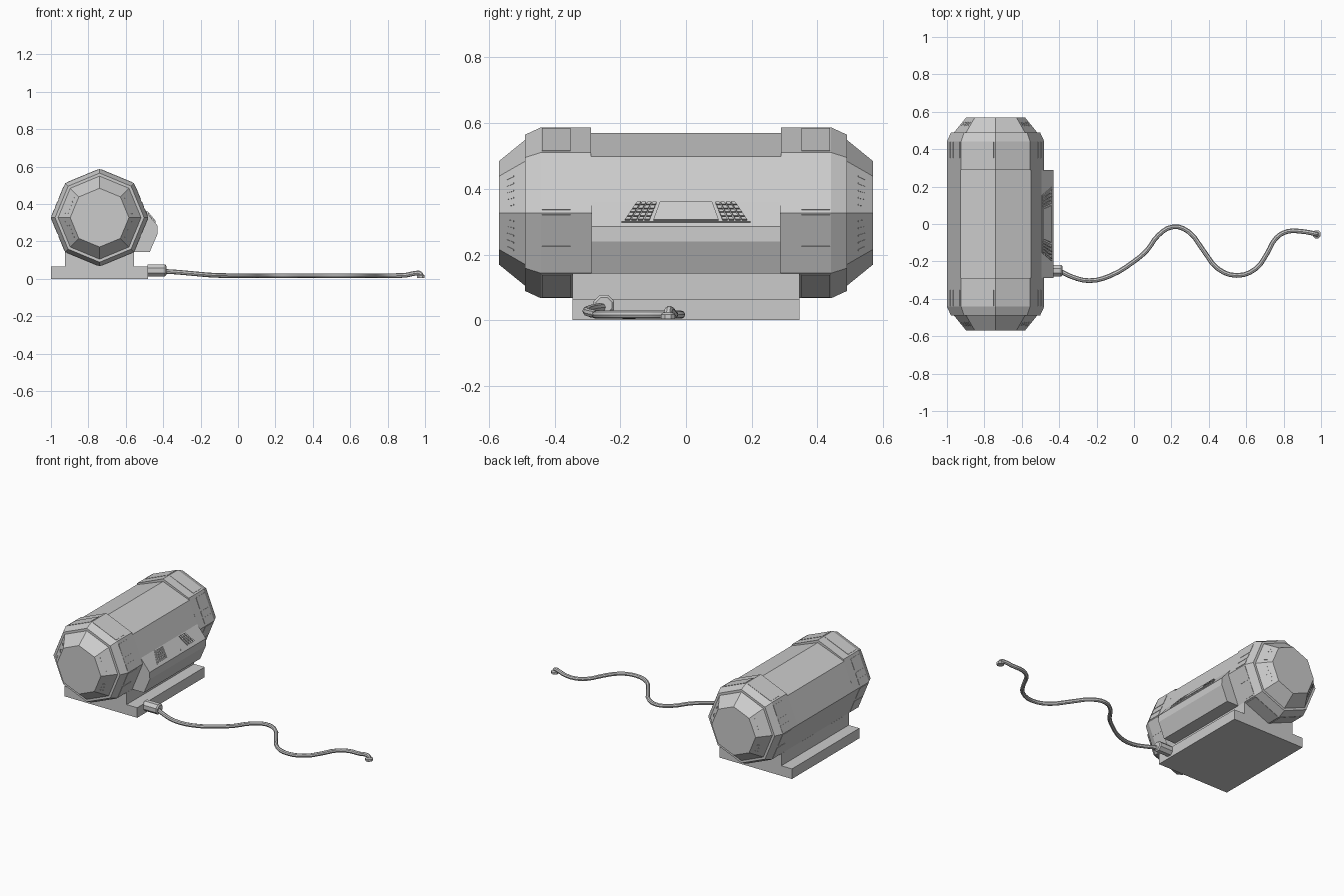
import bpy, bmesh, math
from mathutils import Vector

if "Cube" in bpy.data.objects:
    bpy.data.objects.remove(bpy.data.objects["Cube"])

CX, CZ = -0.74, 0.327          # barrel axis
R = 0.26                       # barrel radius (corner up octagon)


def finish(name, bm):
    bmesh.ops.remove_doubles(bm, verts=bm.verts, dist=1e-5)
    bmesh.ops.recalc_face_normals(bm, faces=bm.faces)
    me = bpy.data.meshes.new(name)
    bm.to_mesh(me)
    bm.free()
    ob = bpy.data.objects.new(name, me)
    bpy.context.collection.objects.link(ob)
    return ob


def loft(name, rings):
    bm = bmesh.new()
    loops = [[bm.verts.new(p) for p in ring] for ring in rings]
    n = len(loops[0])
    for a, b in zip(loops, loops[1:]):
        for i in range(n):
            j = (i + 1) % n
            bm.faces.new((a[i], a[j], b[j], b[i]))
    bm.faces.new(loops[0])
    bm.faces.new(loops[-1])
    return finish(name, bm)


def extrude_y(name, profile, y0, y1):
    return loft(name, [[(x, y, z) for x, z in profile] for y in (y0, y1)])


def corner(r, k, y):
    a = math.radians(45 * k)
    return Vector((CX + r * math.cos(a), y, CZ + r * math.sin(a)))


def octagon(r, y):
    return [corner(r, k, y) for k in range(8)]


def plate(bm, quad, thick, out):
    # thin raised plate on a flat quad, facing the direction "out"
    n = (quad[1] - quad[0]).cross(quad[3] - quad[0]).normalized()
    if n.dot(out) < 0:
        n = -n
    lo = [bm.verts.new(p - n * 0.003) for p in quad]
    hi = [bm.verts.new(p + n * thick) for p in quad]
    bm.faces.new(lo)
    bm.faces.new(hi)
    for i in range(4):
        j = (i + 1) % 4
        bm.faces.new((lo[i], lo[j], hi[j], hi[i]))


def facet_plate(bm, k, t0, t1, ra, ya, rb, yb, thick):
    # plate on barrel facet k between two (radius, y) stations
    a = [corner(ra, k, ya).lerp(corner(ra, k + 1, ya), t) for t in (t0, t1)]
    b = [corner(rb, k, yb).lerp(corner(rb, k + 1, yb), t) for t in (t0, t1)]
    out = sum(a + b, Vector()) / 4 - Vector((CX, 0, CZ))
    plate(bm, [a[0], a[1], b[1], b[0]], thick, out)


# barrel: capped ends, thick collars, top two facets sunk in the middle
def sunk(y):
    ring = octagon(R, y)
    ring[2] = corner(0.243, 2, y)
    for k, s in ((1, 1), (3, -1)):
        ring[k] = Vector((CX + s * 0.1885, y, CZ + 0.172))
    return ring


ends = [(0.157, 0.57), (0.222, 0.49), (0.238, 0.49), (R, 0.442), (R, 0.29)]
loft("barrel", [octagon(r, -y) for r, y in ends] + [sunk(-0.29), sunk(0.29)]
     + [octagon(r, y) for r, y in reversed(ends)])

# collar plates and end cap vent slits
plates, slits = bmesh.new(), bmesh.new()
layout = {0: [(0.05, 0.25), (0.30, 0.46), (0.54, 0.90)], 1: [(0.06, 0.95)],
          7: [(0.05, 0.45), (0.54, 0.97)], 6: [(0.06, 0.95)]}
mirror = {0: 3, 1: 2, 7: 4, 6: 5}
for s in (-1, 1):
    for k, spans in layout.items():
        for t0, t1 in spans:
            for kk, a, b in ((k, t0, t1), (mirror[k], 1 - t1, 1 - t0)):
                facet_plate(plates, kk, a, b, R, s * 0.352, R, s * 0.439, 0.002)
    for k in (0, 3, 7, 4):
        for i in range(5):
            t = 0.16 + 0.16 * i
            facet_plate(slits, k, t, t + 0.03, 0.194, s * 0.524,
                        0.177, s * 0.545, 0.0015)
finish("collar_plates", plates)
finish("vent_slits", slits)

# base foot and saddle
W = 0.345
extrude_y("base_foot", [(-1, 0), (-0.48, 0), (-0.48, 0.065), (-1, 0.065)], -W, W)
extrude_y("saddle", [(-0.924, 0.06), (-0.556, 0.06), (-0.556, 0.143),
                     (-0.74, 0.12), (-0.924, 0.143)], -W, W)

# control console on the right side
TOP, LIP = (-0.495, 0.362), (-0.431, 0.285)
extrude_y("console", [(-0.56, 0.143), (-0.472, 0.143), (-0.43, 0.24),
                      LIP, TOP, (-0.56, 0.362)], -0.288, 0.288)


# keypads and screen on the sloping console top
def slope(y, v):
    return Vector((LIP[0] + (TOP[0] - LIP[0]) * v, y, LIP[1] + (TOP[1] - LIP[1]) * v))


def slope_plate(bm, y0, y1, v0, v1, thick):
    # y0, y1 are widths at the lower edge; everything tapers toward the top
    def f(y, v):
        return slope(y * (1 - 0.21 * (v - 0.2) / 0.75), v)
    plate(bm, [f(y0, v0), f(y1, v0), f(y1, v1), f(y0, v1)], thick, Vector((1, 0, 1)))


screen, keys = bmesh.new(), bmesh.new()
slope_plate(screen, -0.195, 0.195, 0.17, 0.98, 0.003)
slope_plate(screen, -0.1, 0.1, 0.22, 0.93, 0.008)
for s in (-1, 1):
    for c in range(4):
        for r in range(5):
            y, v = s * (0.112 + 0.020 * c), 0.22 + 0.148 * r
            slope_plate(keys, y, y + s * 0.015, v, v + 0.11, 0.009)
finish("screen", screen)
finish("keypad_keys", keys)


# round parts along x or z
def turned(name, profile, center, sides, axis):
    rings = []
    for d, r in profile:
        ring = []
        for i in range(sides):
            a = 2 * math.pi * (i + 0.5) / sides
            u, v = r * math.cos(a), r * math.sin(a)
            ring.append(Vector(center) + Vector((d, u, v) if axis == "x" else (u, v, d)))
        rings.append(ring)
    return loft(name, rings)


turned("cable_socket", [(-0.055, 0.034), (0.04, 0.034), (0.047, 0.026)],
       (-0.43, -0.25, 0.045), 8, "x")
turned("cable_plug", [(0, 0.023), (0.014, 0.023), (0.02, 0.014)],
       (0.977, -0.055, 0.004), 8, "z")

# wavy cable lying on the ground
G = 0.017
path = [(-0.40, -0.25, 0.04), (-0.33, -0.283, 0.036), (-0.24, -0.303, 0.028),
        (-0.13, -0.278, 0.019), (0, -0.2, G), (0.07, -0.14, G), (0.13, -0.06, G),
        (0.21, -0.015, G), (0.29, -0.04, G), (0.37, -0.14, G), (0.45, -0.24, G),
        (0.55, -0.275, G), (0.65, -0.24, G), (0.71, -0.16, G), (0.76, -0.075, G),
        (0.82, -0.04, G), (0.90, -0.04, 0.02), (0.95, -0.048, 0.03),
        (0.975, -0.054, 0.028), (0.98, -0.055, 0.012)]
cu = bpy.data.curves.new("cable_path", "CURVE")
cu.dimensions = "3D"
cu.bevel_depth = 0.0125
cu.bevel_resolution = 2
cu.resolution_u = 3
sp = cu.splines.new("BEZIER")
sp.bezier_points.add(len(path) - 1)
for bp, co in zip(sp.bezier_points, path):
    bp.co = co
    bp.handle_left_type = bp.handle_right_type = "AUTO"
cable = bpy.data.objects.new("cable", cu)
bpy.context.collection.objects.link(cable)
bpy.context.view_layer.objects.active = cable
cable.select_set(True)
bpy.ops.object.convert(target="MESH")
bpy.ops.object.shade_smooth_by_angle()
